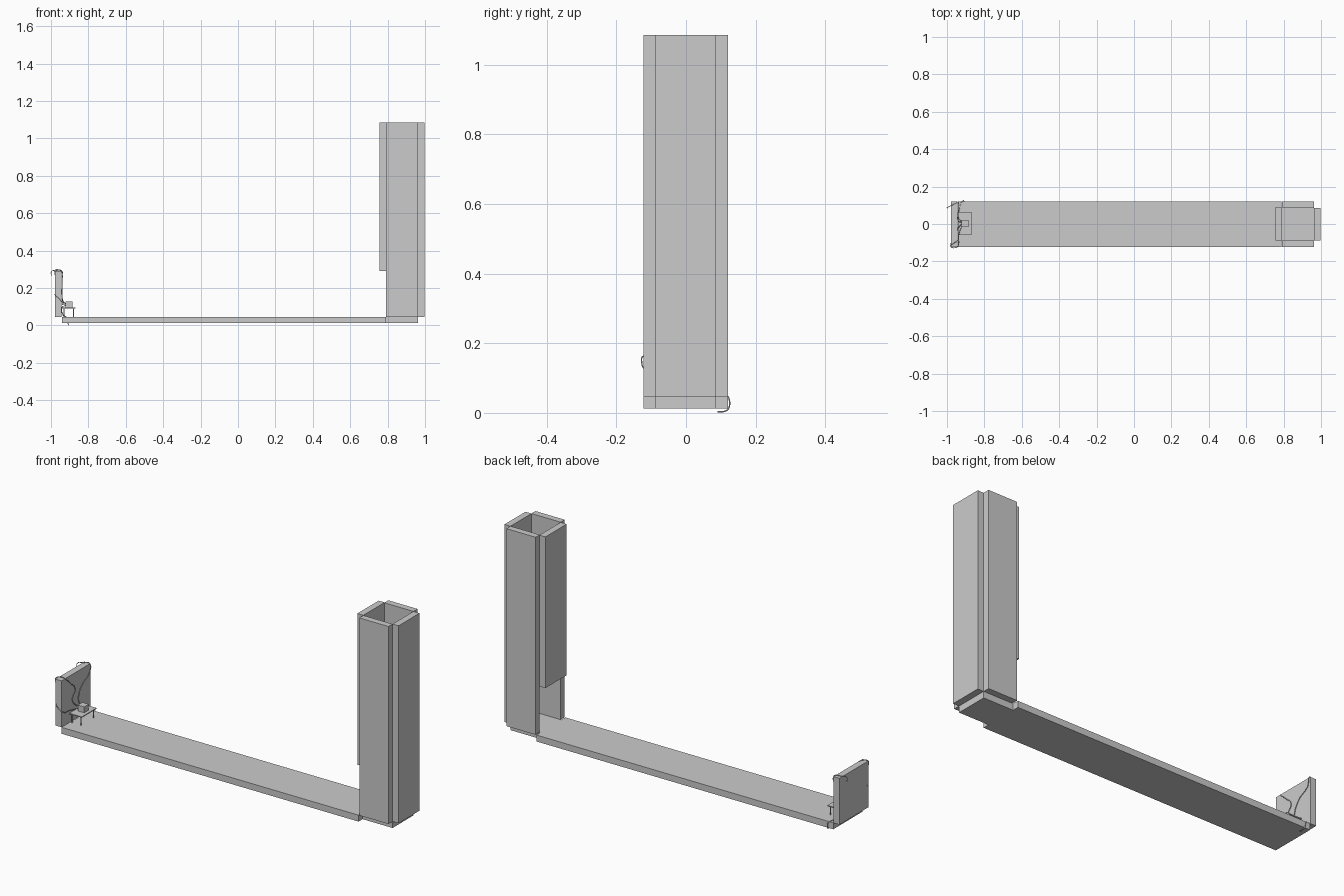
import bpy


def box(name, x0, x1, y0, y1, z0, z1):
    bpy.ops.mesh.primitive_cube_add(
        size=1, location=((x0 + x1) / 2, (y0 + y1) / 2, (z0 + z1) / 2))
    ob = bpy.context.object
    ob.name = name
    ob.scale = (x1 - x0, y1 - y0, z1 - z0)
    bpy.ops.object.transform_apply(location=False, rotation=False, scale=True)
    return ob


def wire(name, points, radius=0.002):
    cu = bpy.data.curves.new(name, 'CURVE')
    cu.dimensions = '3D'
    cu.bevel_depth = radius
    cu.bevel_resolution = 1
    cu.resolution_u = 5
    cu.use_fill_caps = True
    sp = cu.splines.new('BEZIER')
    sp.bezier_points.add(len(points) - 1)
    for bp, p in zip(sp.bezier_points, points):
        bp.co = p
        bp.handle_left_type = bp.handle_right_type = 'AUTO'
    ob = bpy.data.objects.new(name, cu)
    bpy.context.collection.objects.link(ob)
    return ob


# Base plank and the narrower floor of the tower
box("base_plank", -0.942, 0.788, -0.122, 0.12, 0.012, 0.046)
box("tower_floor", 0.788, 0.962, -0.088, 0.086, 0.012, 0.046)

# Hollow tower: four walls, the inner one raised to leave an opening
box("tower_front_wall", 0.792, 0.962, -0.122, -0.088, 0.046, 1.086)
box("tower_back_wall", 0.792, 0.962, 0.086, 0.12, 0.046, 1.086)
box("tower_outer_wall", 0.962, 0.997, -0.088, 0.086, 0.046, 1.086)
box("tower_inner_wall", 0.756, 0.791, -0.087, 0.09, 0.29, 1.086)

# Low end panel
box("end_panel", -0.978, -0.943, -0.122, 0.12, 0.046, 0.29)

# Small board on four pegs with a block on top
box("board", -0.94, -0.868, -0.06, 0.063, 0.092, 0.097)
for i, x in enumerate((-0.931, -0.879)):
    for j, y in enumerate((-0.05, 0.053)):
        bpy.ops.mesh.primitive_cylinder_add(
            vertices=8, radius=0.003, depth=0.048, location=(x, y, 0.069))
        bpy.context.object.name = f"board_peg_{i}{j}"
box("board_block", -0.922, -0.885, -0.016, 0.022, 0.097, 0.128)

# Wires from the block over and around the end panel
wire("wire_top_front", [
    (-0.982, -0.118, 0.27), (-0.98, -0.115, 0.293), (-0.96, -0.1, 0.298),
    (-0.941, -0.088, 0.285), (-0.94, -0.05, 0.25), (-0.94, -0.012, 0.205),
    (-0.94, -0.035, 0.16), (-0.935, -0.015, 0.125), (-0.92, 0.0, 0.115)])
wire("wire_top_back", [
    (-0.998, 0.085, 0.265), (-0.997, 0.088, 0.289), (-0.975, 0.1, 0.293),
    (-0.943, 0.113, 0.292), (-0.94, 0.105, 0.245), (-0.94, 0.05, 0.21),
    (-0.94, 0.02, 0.17), (-0.935, 0.012, 0.13), (-0.92, 0.008, 0.115)])
wire("wire_side", [
    (-0.981, -0.105, 0.165), (-0.975, -0.124, 0.162), (-0.96, -0.127, 0.145),
    (-0.94, -0.118, 0.126), (-0.937, -0.06, 0.112), (-0.92, -0.008, 0.11)])
wire("wire_under", [
    (-0.92, 0.012, 0.108), (-0.942, 0.04, 0.095), (-0.935, 0.075, 0.055),
    (-0.922, 0.118, 0.048), (-0.915, 0.123, 0.042), (-0.91, 0.123, 0.014),
    (-0.907, 0.115, 0.006), (-0.905, 0.09, 0.003)])
